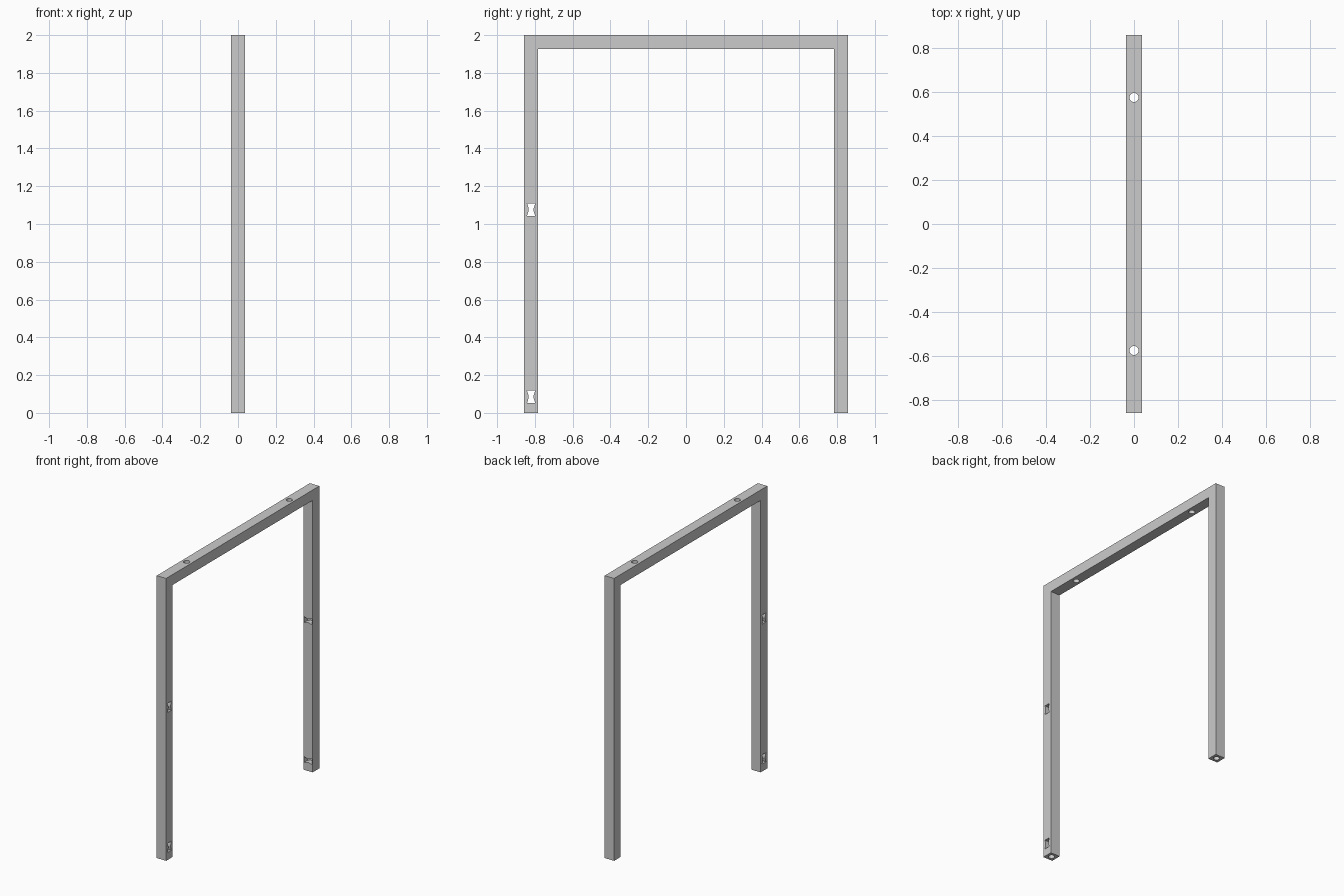
import bpy, bmesh, math
from mathutils import Matrix, Vector

if "Cube" in bpy.data.objects:
    bpy.data.objects.remove(bpy.data.objects["Cube"])

T = 0.074            # square section of the beams
HALF, TOP = 0.857, 2.0
LEG_Y = HALF - T / 2


def prism(name, points, depth, matrix):
    """Extrude a 2D outline symmetrically along local z, then place it."""
    bm = bmesh.new()
    face = bm.faces.new([bm.verts.new((x, y, -depth / 2)) for x, y in points])
    ext = bmesh.ops.extrude_face_region(bm, geom=[face])
    verts = [v for v in ext["geom"] if isinstance(v, bmesh.types.BMVert)]
    bmesh.ops.translate(bm, verts=verts, vec=(0, 0, depth))
    bmesh.ops.transform(bm, matrix=matrix, verts=bm.verts)
    bmesh.ops.recalc_face_normals(bm, faces=bm.faces)
    mesh = bpy.data.meshes.new(name)
    bm.to_mesh(mesh)
    bm.free()
    obj = bpy.data.objects.new(name, mesh)
    bpy.context.collection.objects.link(obj)
    return obj


def place(loc, u, v):
    """Matrix mapping local x, y to directions u, v."""
    u, v = Vector(u), Vector(v)
    m = Matrix((u, v, u.cross(v))).transposed().to_4x4()
    return Matrix.Translation(loc) @ m


X, Y, Z = (1, 0, 0), (0, 1, 0), (0, 0, 1)
circle = [(0.0205 * math.cos(a), 0.0205 * math.sin(a))
          for a in (math.tau * i / 32 for i in range(32))]
hourglass = [(-0.0215, -0.0325), (0.0215, -0.0325), (0.013, -0.006), (0.013, 0.006),
             (0.0215, 0.0325), (-0.0215, 0.0325), (-0.013, 0.006), (-0.013, -0.006)]

# Portal frame: two legs and a top beam
inner = HALF - T
portal = [(-HALF, 0), (-inner, 0), (-inner, TOP - T), (inner, TOP - T),
          (inner, 0), (HALF, 0), (HALF, TOP), (-HALF, TOP)]
frame = prism("portal_frame", portal, T, place((0, 0, 0), Y, Z))

cutters = []
for z in (1.076, 0.085):
    # Upright hourglass slots right through the front leg
    cutters.append(prism("leg_slot", hourglass, 0.2, place((0, -LEG_Y, z), Y, Z)))
    # Sideways blind slots in the inner face of the rear leg
    cutters.append(prism("leg_pocket", hourglass, 0.08,
                         place((0, inner, z - 0.012), Z, X)))
for s in (-1, 1):
    # Round holes through the top beam, and sockets under the feet
    cutters.append(prism("beam_hole", circle, 0.2, place((0, s * 0.574, TOP - T / 2), X, Y)))
    cutters.append(prism("foot_socket", circle, 0.08, place((0, s * LEG_Y, 0), X, Y)))

# Cut the openings and bake the result
bpy.context.view_layer.objects.active = frame
frame.select_set(True)
for c in cutters:
    mod = frame.modifiers.new(c.name, "BOOLEAN")
    mod.operation, mod.solver, mod.object = "DIFFERENCE", "EXACT", c
    bpy.ops.object.modifier_apply(modifier=mod.name)
for c in cutters:
    bpy.data.objects.remove(c, do_unlink=True)
bpy.ops.object.shade_smooth_by_angle(angle=math.radians(30))
